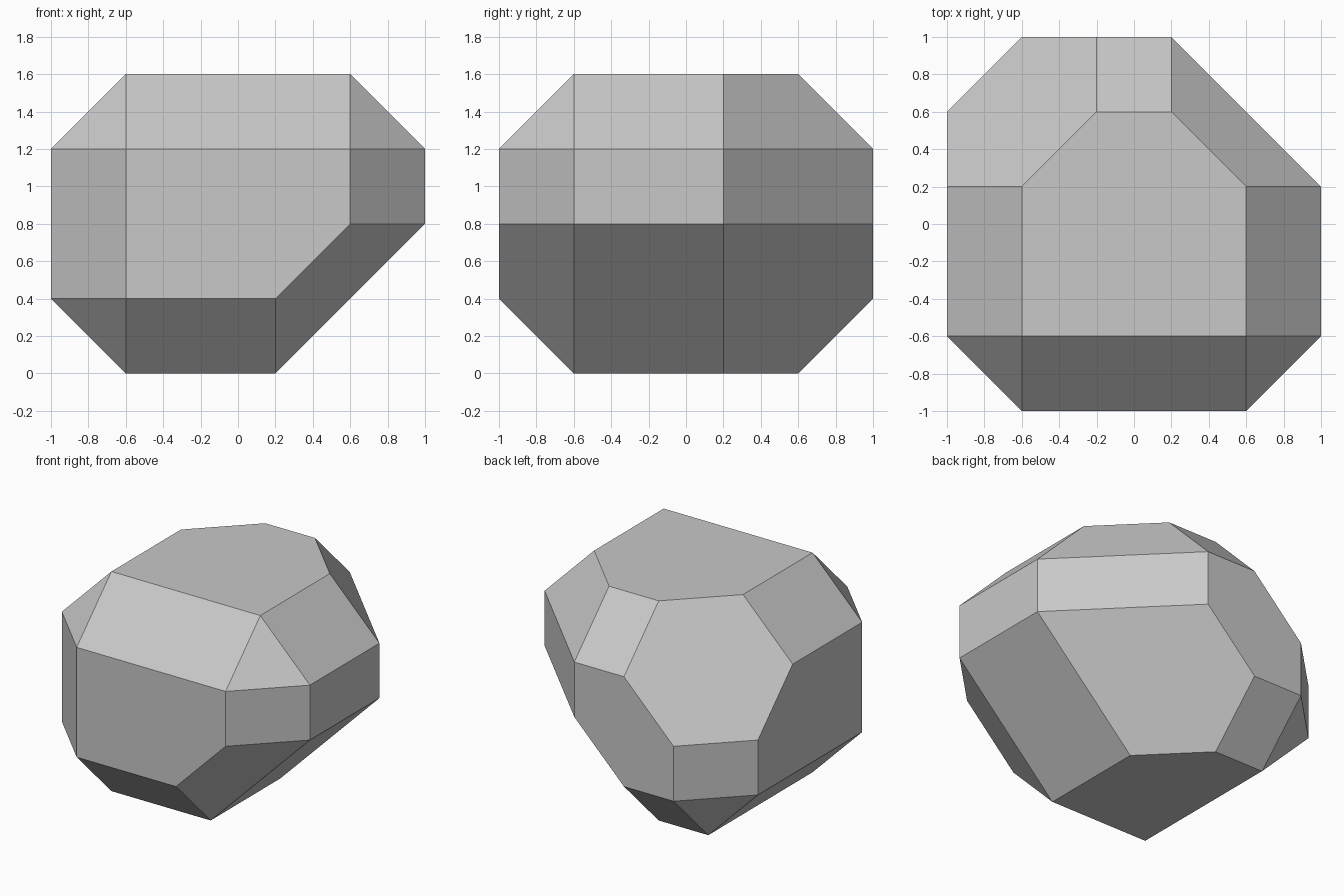
import bpy
import bmesh
from mathutils import Vector

cube = bpy.data.objects.get("Cube")
if cube:
    bpy.data.objects.remove(cube, do_unlink=True)

HALF_HEIGHT = 0.8

# Single stone colour
stone = bpy.data.materials.new("stone_grey")
stone.use_nodes = True
grey = (0.58, 0.58, 0.58, 1)
stone.diffuse_color = grey
bsdf = next(n for n in stone.node_tree.nodes if n.type == 'BSDF_PRINCIPLED')
bsdf.inputs["Base Color"].default_value = grey


def shave(bm, direction, reach):
    """Cut away everything where direction . point > reach and cap the cut."""
    n = Vector(direction)
    bmesh.ops.bisect_plane(
        bm, geom=bm.verts[:] + bm.edges[:] + bm.faces[:], dist=1e-4,
        plane_co=n * (reach / n.length_squared), plane_no=n.normalized(),
        clear_outer=True)
    rim = [e for e in bm.edges if e.is_boundary]
    bmesh.ops.holes_fill(bm, edges=rim, sides=0)


# Block
bm = bmesh.new()
bmesh.ops.create_cube(bm, size=2)
bmesh.ops.scale(bm, vec=(1, 1, HALF_HEIGHT), verts=bm.verts)

# Edge bevels: the two deep ones first, then the regular ones
deep_edges = {(1, 1, 0): 1.2, (1, 0, -1): 1.0}
for a in (-1, 1):
    for b in (-1, 1):
        for d, usual in (((a, b, 0), 1.6), ((a, 0, b), 1.4), ((0, a, b), 1.4)):
            shave(bm, d, deep_edges.get(d, usual))

# Corner facets
deep_corners = {(1, 1, 1): 1.6, (-1, 1, 1): 1.6, (1, -1, -1): 1.6, (1, 1, -1): 1.2}
for x in (-1, 1):
    for y in (-1, 1):
        for z in (-1, 1):
            shave(bm, (x, y, z), deep_corners.get((x, y, z), 2.0))

# Tidy up and stand on the ground
bmesh.ops.remove_doubles(bm, verts=bm.verts, dist=1e-3)
bmesh.ops.dissolve_limit(bm, angle_limit=0.01, verts=bm.verts, edges=bm.edges)
bmesh.ops.recalc_face_normals(bm, faces=bm.faces)
bmesh.ops.translate(bm, vec=(0, 0, HALF_HEIGHT), verts=bm.verts)

mesh = bpy.data.meshes.new("faceted_stone")
bm.to_mesh(mesh)
bm.free()
mesh.materials.append(stone)
bpy.context.collection.objects.link(bpy.data.objects.new("faceted_stone", mesh))
